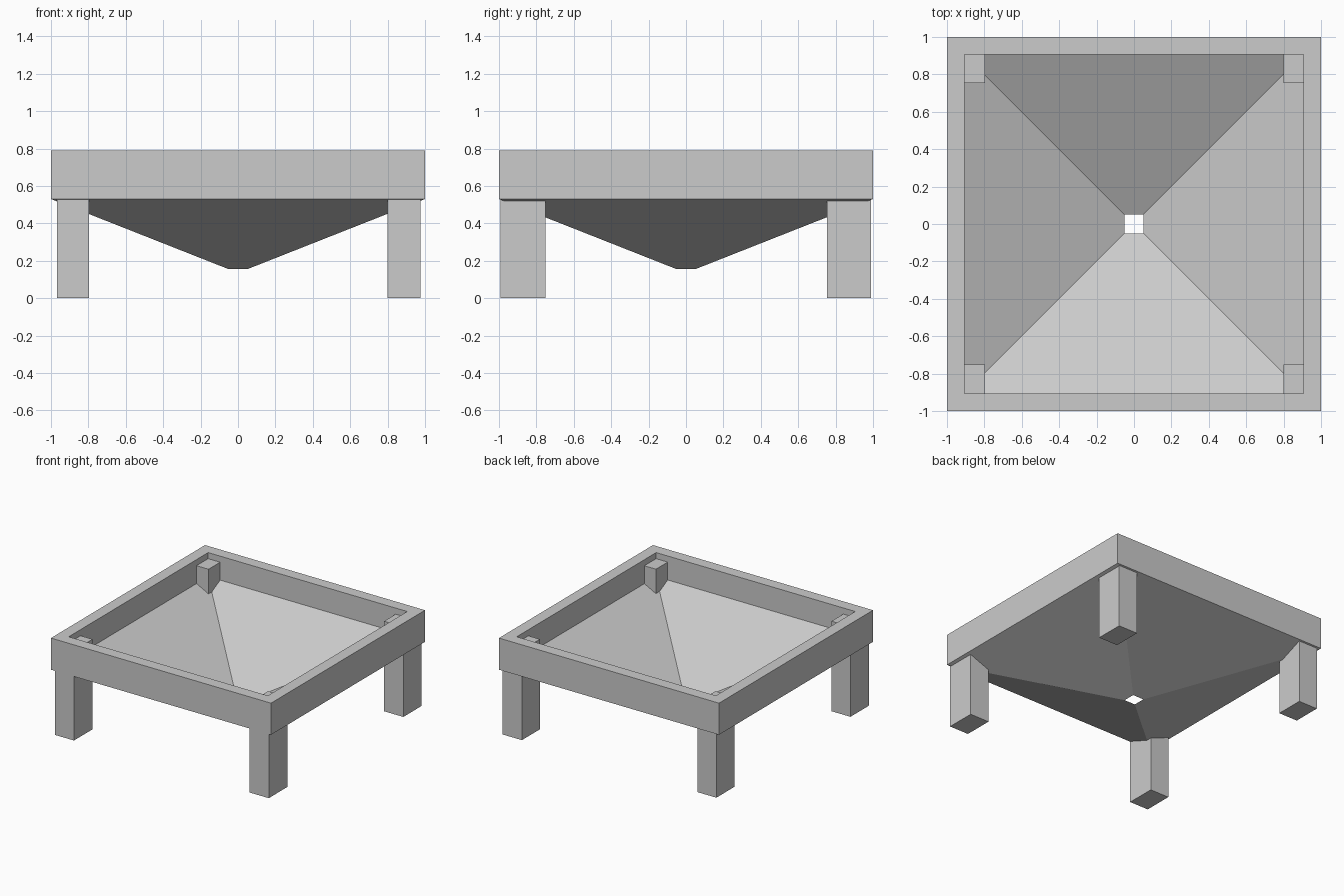
import bpy, bmesh

cube = bpy.data.objects.get("Cube")
if cube:
    bpy.data.objects.remove(cube, do_unlink=True)

# One plain grey for everything
grey = bpy.data.materials.new("plain_grey")
grey.use_nodes = True
colour = (0.6, 0.6, 0.6, 1)
grey.diffuse_color = colour
grey.node_tree.nodes["Principled BSDF"].inputs["Base Color"].default_value = colour


def add_object(name, bm):
    bmesh.ops.recalc_face_normals(bm, faces=bm.faces)
    mesh = bpy.data.meshes.new(name)
    bm.to_mesh(mesh)
    bm.free()
    mesh.materials.append(grey)
    obj = bpy.data.objects.new(name, mesh)
    bpy.context.collection.objects.link(obj)
    return obj


def square_ring(name, profile):
    """Sweep a closed (half-width, height) profile around a square."""
    bm = bmesh.new()
    corners = [(-1, -1), (1, -1), (1, 1), (-1, 1)]
    loops = [[bm.verts.new((cx * r, cy * r, z)) for r, z in profile]
             for cx, cy in corners]
    n = len(profile)
    for i in range(4):
        a, b = loops[i], loops[(i + 1) % 4]
        for j in range(n):
            k = (j + 1) % n
            bm.faces.new((a[j], b[j], b[k], a[k]))
    return add_object(name, bm)


def box(name, low, high):
    bm = bmesh.new()
    bmesh.ops.create_cube(bm, size=1)
    for v in bm.verts:
        v.co = [lo if c < 0 else hi for c, lo, hi in zip(v.co, low, high)]
    return add_object(name, bm)


# Upright square frame
square_ring("rim_frame", [(1, 0.79), (0.905, 0.79), (0.905, 0.53), (1, 0.53)])

# Sloping basin, tapering to a thin lip around the open drain hole
square_ring("funnel_basin", [(1, 0.53), (0.05, 0.155), (0.95, 0.616)])

# Four legs whose tops poke up inside the frame
spans_x = {"right": (-0.968, -0.796), "left": (0.8, 0.975)}
spans_y = {"front": (-0.993, -0.752), "back": (0.754, 0.988)}
for side, (x0, x1) in spans_x.items():
    for end, (y0, y1) in spans_y.items():
        box(f"{end}_{side}_leg", (x0, y0, 0), (x1, y1, 0.74))
